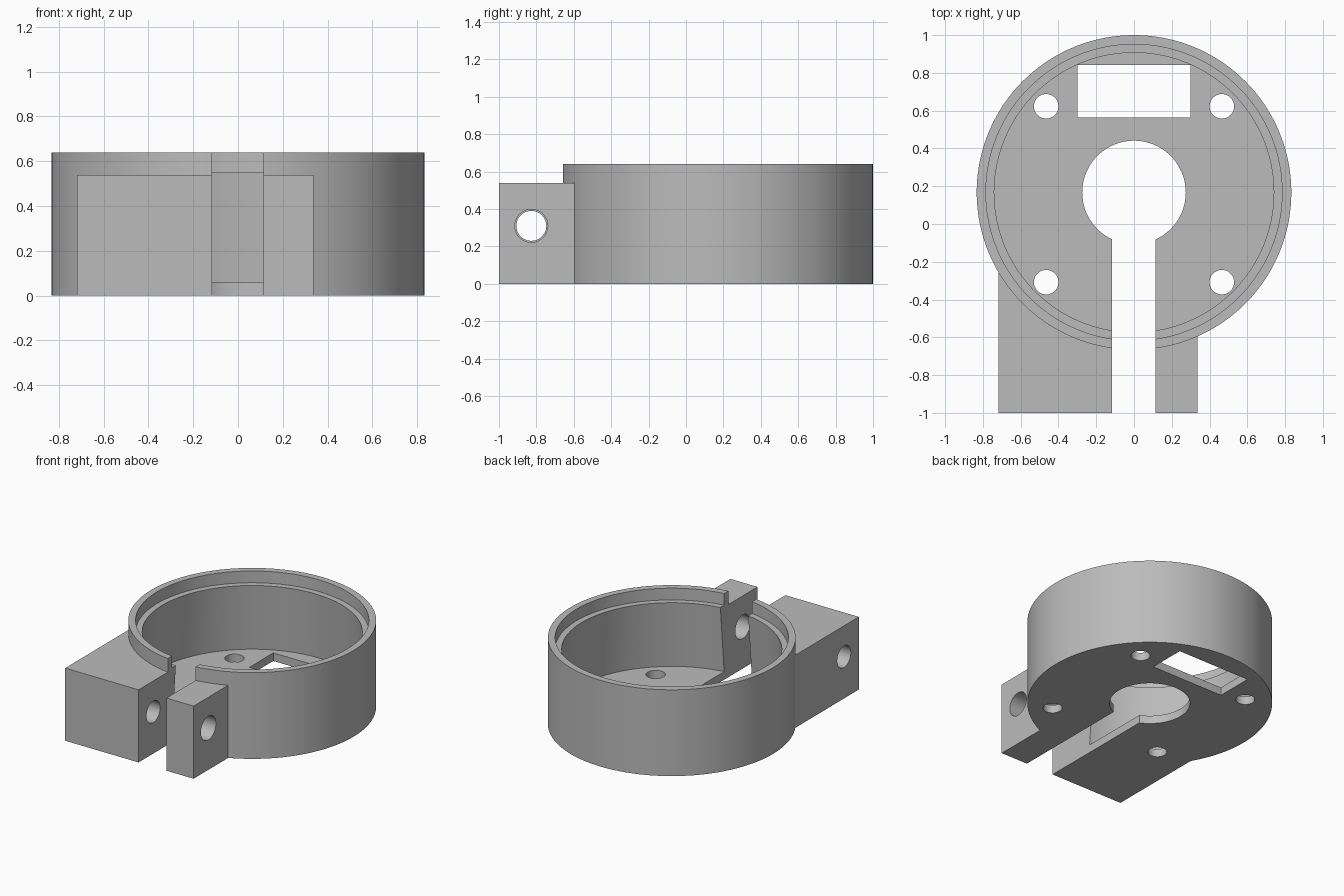
import bpy, bmesh, math
from mathutils import Matrix

old = bpy.data.objects.get("Cube")
if old:
    bpy.data.objects.remove(old, do_unlink=True)

CY = 0.167            # ring centre along y
R, H = 0.833, 0.64    # outer radius and height
FLOOR = 0.06
SLOT = (-0.116, 0.113)

grey = bpy.data.materials.new("plain grey")
grey.use_nodes = True
grey.diffuse_color = (0.5, 0.5, 0.5, 1)
grey.node_tree.nodes["Principled BSDF"].inputs["Base Color"].default_value = (0.5, 0.5, 0.5, 1)


def finish(name, bm):
    bmesh.ops.recalc_face_normals(bm, faces=bm.faces)
    mesh = bpy.data.meshes.new(name)
    bm.to_mesh(mesh)
    bm.free()
    mesh.materials.append(grey)
    obj = bpy.data.objects.new(name, mesh)
    bpy.context.collection.objects.link(obj)
    return obj


def box(name, x, y, z):
    bm = bmesh.new()
    bmesh.ops.create_cube(bm, size=1)
    for v in bm.verts:
        v.co = [r[0] if c < 0 else r[1] for c, r in zip(v.co, (x, y, z))]
    return finish(name, bm)


def cylinder(name, radius, depth, centre, axis="Z", segments=48):
    bm = bmesh.new()
    turn = Matrix.Rotation(math.pi / 2, 4, "Y") if axis == "X" else Matrix()
    bmesh.ops.create_cone(bm, cap_ends=True, segments=segments, radius1=radius,
                          radius2=radius, depth=depth,
                          matrix=Matrix.Translation(centre) @ turn)
    return finish(name, bm)


def lathe(name, profile, segments=144):
    bm = bmesh.new()
    rings = []
    for i in range(segments):
        a = math.tau * i / segments
        rings.append([bm.verts.new((r * math.cos(a), CY + r * math.sin(a), z))
                      for r, z in profile])
    n = len(profile)
    for i in range(segments):
        p, q = rings[i], rings[(i + 1) % segments]
        for k in range(n):
            m = (k + 1) % n
            bm.faces.new((p[k], q[k], q[m], p[m]))
    return finish(name, bm)


def combine(target, tool, operation):
    tool.hide_render = True
    mod = target.modifiers.new("bool", "BOOLEAN")
    mod.operation, mod.solver, mod.object = operation, "EXACT", tool
    bpy.context.view_layer.objects.active = target
    bpy.ops.object.modifier_apply(modifier=mod.name)
    bpy.data.objects.remove(tool, do_unlink=True)


# Cup: floor with centre bore, undercut wall, stepped rim
body = lathe("clamp_housing", [
    (0.274, 0), (R, 0), (R, H), (0.784, H), (0.784, 0.553),
    (0.74, 0.553), (0.784, FLOOR), (0.274, FLOOR)])

# Clamp lugs, each trimmed to the ring and drilled crosswise
for name, x, back, hole in (("left_lug", (SLOT[1], 0.336), -0.3, 0.088),
                            ("right_lug", (-0.718, SLOT[0]), -0.2, 0.08)):
    lug = box(name, x, (-1, back), (0, 0.539))
    combine(lug, cylinder("trim", 0.81, 3, (0, CY, 0), segments=144), "DIFFERENCE")
    combine(lug, cylinder("bolt_hole", hole, 1, (sum(x) / 2, -0.827, 0.31), "X"), "DIFFERENCE")
    combine(body, lug, "UNION")

# Clamping slot from the bore out through the front
combine(body, box("slot", SLOT, (-1.2, CY), (-0.2, 1)), "DIFFERENCE")

# Rectangular window and four screw holes in the floor
combine(body, box("window", (-0.3, 0.3), (0.563, 0.842), (-0.2, 0.2)), "DIFFERENCE")
for x in (-0.465, 0.465):
    for y in (-0.308, 0.623):
        combine(body, cylinder("screw_hole", 0.065, 0.4, (x, y, 0)), "DIFFERENCE")

# Smooth the round walls and keep the edges crisp
bpy.ops.object.select_all(action="DESELECT")
body.select_set(True)
bpy.context.view_layer.objects.active = body
bpy.ops.object.shade_smooth_by_angle(angle=math.radians(25))
